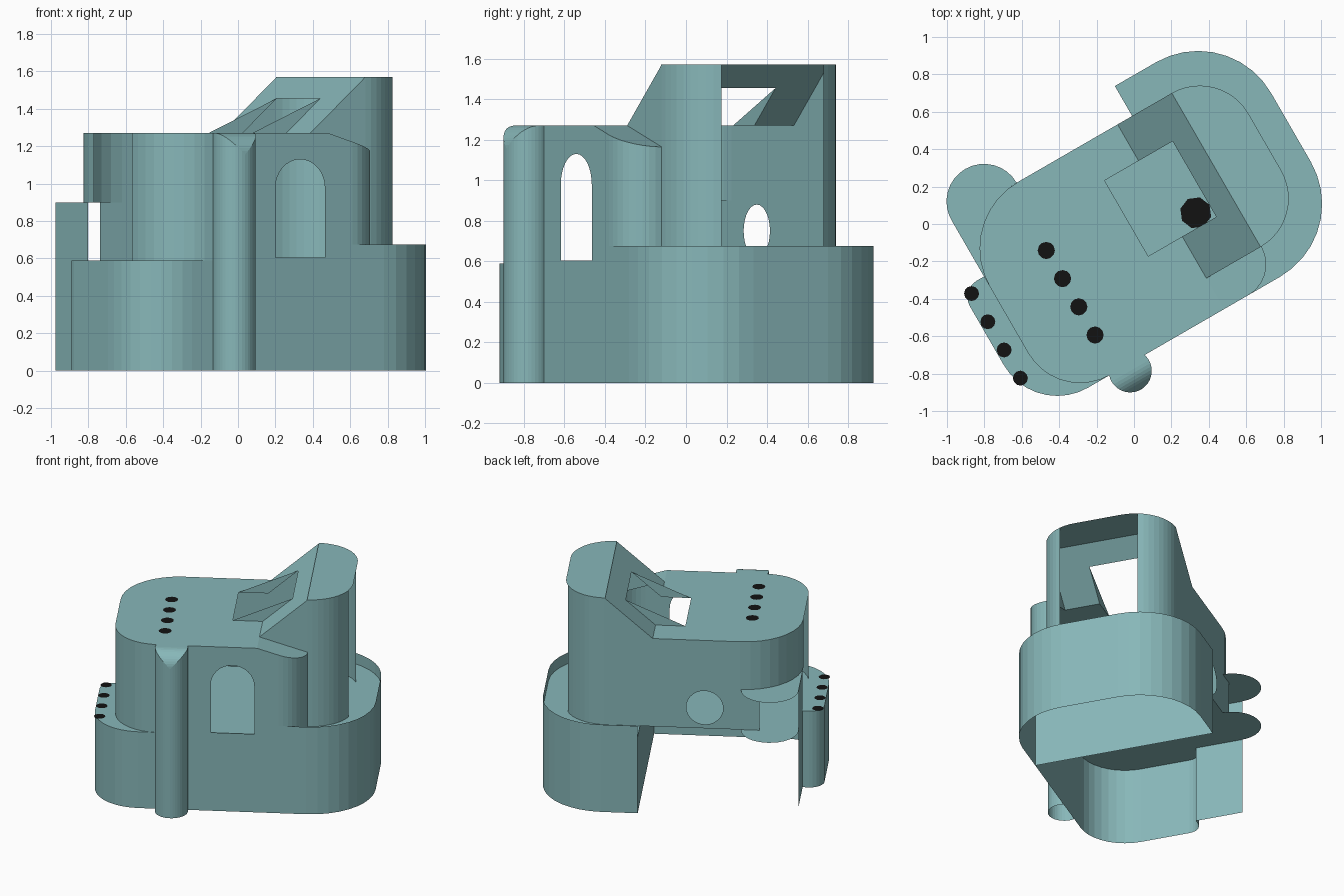
import bpy, math
from mathutils import Vector

if "Cube" in bpy.data.objects:
    bpy.data.objects.remove(bpy.data.objects["Cube"])

# Plan is drawn in (u, v) and turned 30 degrees into world space
C, S = math.cos(math.radians(30)), math.sin(math.radians(30))
FLOOR, MID, PARAPET, ROOF, TOP = 0.59, 0.90, 0.675, 1.27, 1.57
FRONT, BACK, LEFT, RIDGE0, RIDGE1 = -0.635, 0.505, -0.835, 0.19, 0.53


def material(name, rgb):
    m = bpy.data.materials.new(name)
    m.diffuse_color = (*rgb, 1)
    m.use_nodes = True
    m.node_tree.nodes["Principled BSDF"].inputs["Base Color"].default_value = m.diffuse_color
    return m


TEAL = material("pale teal", (0.245, 0.475, 0.485))
BLACK = material("black", (0.006, 0.006, 0.006))


def world(p):
    u, v, z = p
    return Vector((C * u - S * v, S * u + C * v, z))


def arc(cu, cv, r, a0, a1, n=9):
    angs = [math.radians(a0 + (a1 - a0) * i / n) for i in range(n + 1)]
    return [(cu + r * math.cos(a), cv + r * math.sin(a)) for a in angs]


def sheet(name, polys, mat=TEAL, facing=None):
    """One object of thin faces; facing = (u, v, z) direction of the normals."""
    verts, faces = [], []
    for poly in polys:
        pts = [world(p) for p in poly]
        if facing:
            n = Vector((0, 0, 0))
            for a, b in zip(pts, pts[1:] + pts[:1]):
                n += a.cross(b)
            if n.dot(world(facing)) < 0:
                pts.reverse()
        faces.append(list(range(len(verts), len(verts) + len(pts))))
        verts += pts
    me = bpy.data.meshes.new(name)
    me.from_pydata(verts, [], faces)
    me.materials.append(mat)
    ob = bpy.data.objects.new(name, me)
    bpy.context.collection.objects.link(ob)
    return ob


def wall(name, path, z0, z1, keep=lambda u, v: True):
    """Vertical wall along a counter-clockwise plan path."""
    top = z1 if callable(z1) else (lambda u: z1)
    sheet(name, [[(*a, z0), (*b, z0), (*b, top(b[0])), (*a, top(a[0]))]
                 for a, b in zip(path, path[1:])
                 if keep((a[0] + b[0]) / 2, (a[1] + b[1]) / 2)])


def flat(name, path, z, mat=TEAL):
    height = z if callable(z) else (lambda u: z)
    return sheet(name, [[(u, v, height(u)) for u, v in path]], mat, (0, 0, 1))


def slope(u):
    return ROOF + (TOP - ROOF) * (u - RIDGE0) / (RIDGE1 - RIDGE0)


def bay_slope(u):
    return ROOF - max(0, u - RIDGE0) * 0.31


# Plan outlines
terrace = ([(0.28, FRONT)] + arc(0.535, -0.185, 0.45, -90, 0)
           + arc(0.535, 0.24, 0.45, 0, 90) + [(0.28, 0.69)])
apse = ([(LEFT, 0.158)] + arc(-0.88, 0.058, 0.10, 90, 180, 6)
        + arc(-0.65, -0.305, 0.33, 180, 270) + [(0.28, FRONT)])
corner_back = arc(-0.425, 0.095, 0.41, 90, 180)
corner_front = arc(-0.515, -0.315, 0.32, 180, 270)
tower = arc(0.525, -0.145, 0.30, -90, 0, 12) + arc(0.525, 0.205, 0.30, 0, 90, 12)
balcony = arc(-0.634, BACK, 0.201, 0, 180, 16)
bay = [(RIDGE0, FRONT)] + arc(0.34, -0.445, 0.19, -90, 0)

# Base storey: open shells
wall("terrace_wall", terrace, 0, PARAPET)
wall("terrace_inner_wall", [(0.28, FRONT), (0.28, 0.69)], 0, FLOOR)
wall("apse_wall", apse, 0, FLOOR)
wall("left_side_wall", [(LEFT, BACK), (LEFT, 0.158)], 0, MID)

# Floors and balcony plates
flat("main_floor", terrace + [(0.28, BACK)] + balcony + apse[:-1], FLOOR)
flat("balcony_roof", balcony + [(LEFT, 0.095)] + corner_back[-2:0:-1], MID)

# Upper storey, rounded left end (the straight stretch between is open)
wall("back_corner_wall", corner_back, MID, ROOF)
wall("front_corner_lower_wall", corner_front, FLOOR, MID)
wall("front_corner_upper_wall", corner_front, MID, ROOF)

# Front wall with arched doorway
arch = arc(0.017, 0.977, 0.153, 180, 0, 16)
door = [(-0.136, 0.605)] + arch + [(0.17, 0.605)]
sheet("front_wall", [
    [(u, FRONT, z) for u, z in
     [(-0.515, FLOOR), (-0.136, FLOOR)] + door
     + [(0.17, FLOOR), (RIDGE0, FLOOR), (RIDGE0, ROOF), (-0.515, ROOF)]],
], facing=(0, -1, 0))
sheet("door_sill", [[(-0.136, FRONT, FLOOR), (0.17, FRONT, FLOOR),
                     (0.17, FRONT, 0.605), (-0.136, FRONT, 0.605)]], facing=(0, -1, 0))

# Back wall with round window, split down the window centre
WU, WZ, WR = -0.176, 0.75, 0.13
left_half = [(WU, FLOOR)] + arc(WU, WZ, WR, 270, 90, 14) + [
    (WU, ROOF), (-0.425, ROOF), (-0.425, FLOOR)]
right_half = [(WU, FLOOR)] + arc(WU, WZ, WR, -90, 90, 14) + [
    (WU, ROOF), (RIDGE0, ROOF), (RIDGE1, TOP), (RIDGE1, FLOOR)]
stub = [(-0.56, FLOOR), (-0.425, FLOOR), (-0.425, MID), (-0.56, MID)]
sheet("back_wall", [[(u, BACK, z) for u, z in p]
                    for p in (left_half, right_half, stub)], facing=(0, 1, 0))

# Roof with the skylight cut out of its edge
U0, U1, V0, V1 = -0.02, 0.40, -0.187, 0.28
flat("flat_roof", [(RIDGE0, BACK)] + corner_back + corner_front
     + [(RIDGE0, FRONT), (RIDGE0, V0), (U0, V0), (U0, V1), (RIDGE0, V1)], ROOF)
flat("sloped_roof", [(RIDGE0, BACK), (RIDGE0, V1), (U1, V1), (U1, V0), (RIDGE0, V0),
                     (RIDGE0, -0.445), (RIDGE1, -0.445), (RIDGE1, BACK)], slope)
for side, v, d in (("front", V0, -1), ("back", V1, 1)):
    sheet("skylight_cheek_" + side, [[(U0, v, ROOF), (RIDGE0, v, ROOF), (U1, v, slope(U1))]],
          facing=(0, d, 0))

# Tower: rounded end with a tall opening
wall("tower_wall", tower, FLOOR, TOP,
     lambda u, v: not (u > 0.7 and -0.27 < v < 0.33))
flat("tower_roof", tower, TOP)
sheet("tower_front_cheek", [[(RIDGE0, -0.445, ROOF), (RIDGE1, -0.445, bay_slope(RIDGE1)),
                             (RIDGE1, -0.445, TOP)]], facing=(0, -1, 0))

# Front bay beside the tower, with its falling roof
wall("bay_wall", bay, FLOOR, bay_slope)
flat("bay_roof", bay + [(RIDGE0, -0.445)], bay_slope)

# Round buttress with a rolled top
BU, BV, BR = -0.41, -0.67, 0.115


def roll(v):
    d = min(0, v - BV)
    return ROOF - BR + math.sqrt(max(0, BR * BR - d * d))


ring = arc(BU, BV, BR, 162, 378, 24)
quads = [[(*a, 0), (*b, 0), (*b, roll(b[1])), (*a, roll(a[1]))]
         for a, b in zip(ring, ring[1:])]
sheet("buttress", quads)
caps = []
for i in range(12):
    a, b, c, d = ring[i], ring[i + 1], ring[23 - i], ring[24 - i]
    pts = [a, b, c, d] if i < 11 else [a, b, d]
    caps.append([(u, v, roll(v)) for u, v in pts])
sheet("buttress_top", caps, facing=(0, 0, 1))

# Small dark lamp discs in two rows, and one on the floor under the skylight
for i in range(4):
    v = 0.112 - 0.174 * i
    flat(f"roof_lamp_{i}", arc(-0.477, v, 0.046, 0, 330, 11), ROOF + 0.004, BLACK)
    flat(f"apse_lamp_{i}", arc(-0.938, v, 0.04, 0, 330, 11), FLOOR + 0.004, BLACK)
flat("floor_lamp", arc(0.316, -0.113, 0.085, 0, 315, 7), FLOOR + 0.006, BLACK)
